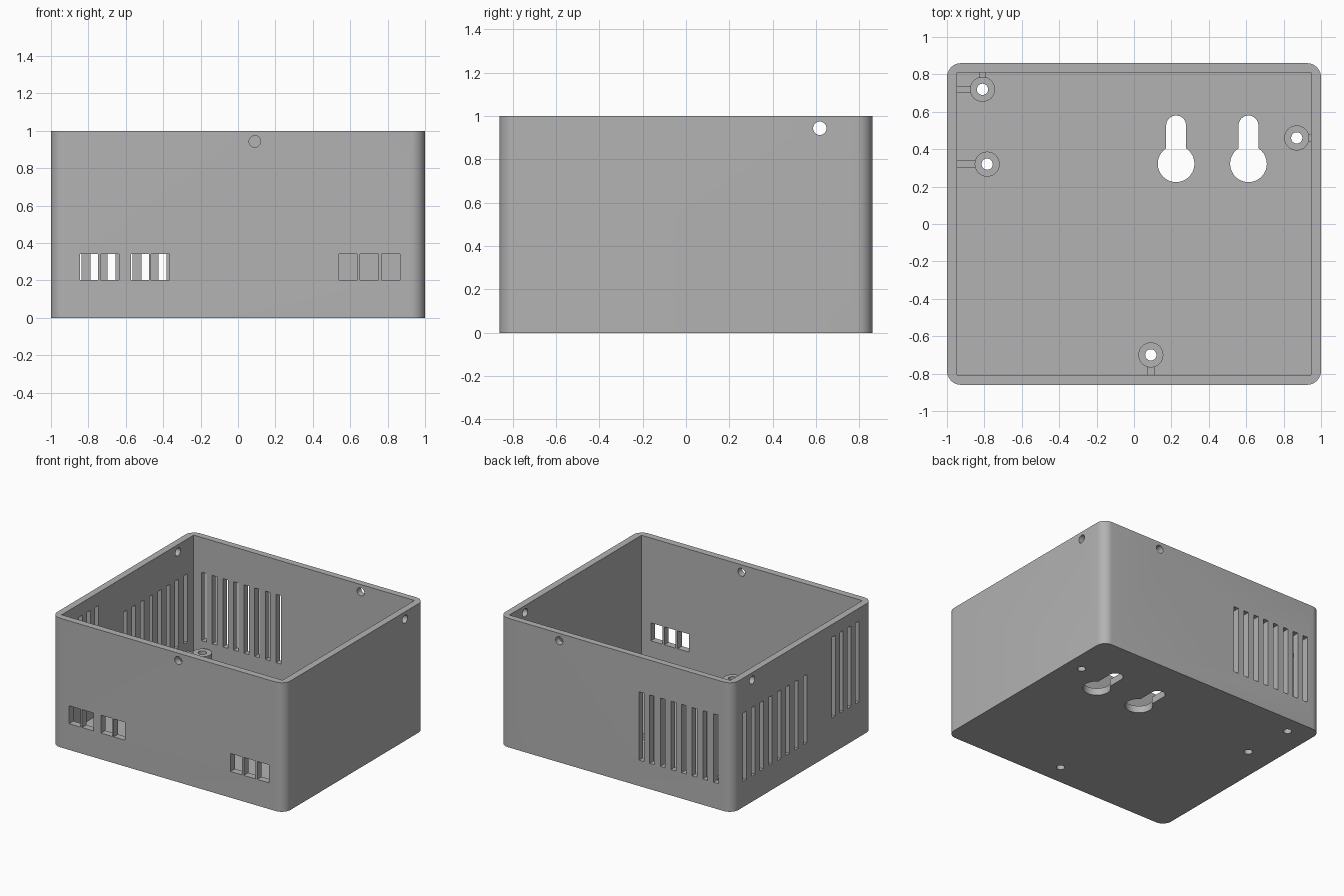
import bpy, bmesh
from math import radians
from mathutils import Matrix, Vector

cube = bpy.data.objects.get("Cube")
if cube:
    bpy.data.objects.remove(cube, do_unlink=True)

grey = bpy.data.materials.new("plain grey")
grey.use_nodes = True
COLOUR = (0.45, 0.45, 0.45, 1)
grey.diffuse_color = COLOUR
grey.node_tree.nodes["Principled BSDF"].inputs["Base Color"].default_value = COLOUR

TURN = {"X": Matrix.Rotation(radians(90), 4, "Y"),
        "Y": Matrix.Rotation(radians(90), 4, "X"),
        "Z": Matrix.Identity(4)}


def add_box(bm, low, high):
    low, high = Vector(low), Vector(high)
    size = Matrix.Diagonal((*(high - low), 1))
    return bmesh.ops.create_cube(bm, size=1, matrix=Matrix.Translation((low + high) / 2) @ size)


def add_rod(bm, centre, radius, length, axis="Z", sides=32):
    bmesh.ops.create_cone(bm, cap_ends=True, segments=sides, radius1=radius, radius2=radius,
                          depth=length, matrix=Matrix.Translation(centre) @ TURN[axis])


def make_object(name, bm):
    mesh = bpy.data.meshes.new(name)
    bm.to_mesh(mesh)
    bm.free()
    mesh.materials.append(grey)
    obj = bpy.data.objects.new(name, mesh)
    bpy.context.collection.objects.link(obj)
    return obj


def subtract(obj, cutter):
    mod = obj.modifiers.new("cut", "BOOLEAN")
    mod.operation, mod.solver, mod.object = "DIFFERENCE", "EXACT", cutter
    mod.use_self = True
    graph = bpy.context.evaluated_depsgraph_get()
    result = bpy.data.meshes.new_from_object(obj.evaluated_get(graph))
    obj.modifiers.clear()
    obj.data = result


def spread(first, last, count):
    return [first + (last - first) * i / (count - 1) for i in range(count)]


# Outer body with rounded upright corners
W, D, FLOOR = 1.0, 0.86, 0.055
bm = bmesh.new()
add_box(bm, (-W, -D, 0), (W, D, 1))
upright = [e for e in bm.edges if abs(e.verts[0].co.z - e.verts[1].co.z) > 0.5]
bmesh.ops.bevel(bm, geom=upright, offset=0.075, segments=8, profile=0.5, affect="EDGES")
case = make_object("case_body", bm)

# Open cavity
bm = bmesh.new()
add_box(bm, (-0.947, -0.807, FLOOR), (0.947, 0.81, 1.2))
cavity = make_object("cavity_cutter", bm)

# Mounting posts: position and the wall directions their ribs run to
POSTS = [(-0.81, 0.72, "left back"), (-0.785, 0.32, "left"),
         (0.87, 0.46, "right"), (0.09, -0.70, "front")]
ends = {"left": (-0.955, None), "right": (0.955, None),
        "front": (None, -0.815), "back": (None, 0.82)}
RIB, POST_TOP, RIB_TOP = 0.019, 0.16, 0.13

# Every opening in the walls and floor
bm = bmesh.new()
for x in (-0.797, -0.686, -0.524, -0.415, 0.588, 0.702, 0.817):   # front sockets
    add_box(bm, (x - 0.049, -0.95, 0.203), (x + 0.049, -0.75, 0.342))
for x in spread(-0.858, -0.221, 8):                               # back vents
    add_box(bm, (x - 0.021, 0.77, 0.2), (x + 0.021, 0.95, 0.73))
for y in spread(0.71, -0.03, 8):                                  # left wall vents
    add_box(bm, (-1.1, y - 0.021, 0.2), (-0.91, y + 0.021, 0.73))
for y in spread(-0.38, -0.67, 4):
    add_box(bm, (-1.1, y - 0.021, 0.275), (-0.91, y + 0.021, 0.9))
for x, y, axis in ((0.09, -D, "Y"), (0.485, D, "Y"), (W, 0.617, "X"), (-W, 0.617, "X")):
    add_rod(bm, (x, y, 0.943), 0.031, 0.3, axis)                  # lid screw holes
for x in (0.225, 0.612):                                          # hanging keyholes
    add_rod(bm, (x, 0.322, 0), 0.098, 0.3, sides=48)
    add_rod(bm, (x, 0.527, 0), 0.053, 0.28)
    add_box(bm, (x - 0.053, 0.35, -0.13), (x + 0.053, 0.527, 0.13))
for x, y, _ in POSTS:                                             # post bores
    add_rod(bm, (x, y, 0.1), 0.03, 0.5)
openings = make_object("openings_cutter", bm)

subtract(case, cavity)
subtract(case, openings)
parts = [case]

# Posts with ribs tying them to the walls
for x, y, walls in POSTS:
    bm = bmesh.new()
    base = FLOOR - 0.01
    add_rod(bm, (x, y, (base + POST_TOP) / 2), 0.067, POST_TOP - base)
    bore = bmesh.new()
    add_rod(bore, (x, y, 0.1), 0.03, 0.5)
    cutter = make_object("bore_cutter", bore)
    post = make_object("mounting_post", bm)
    subtract(post, cutter)
    bpy.data.objects.remove(cutter, do_unlink=True)
    parts.append(post)
    for wall in walls.split():
        ex, ey = ends[wall]
        bm = bmesh.new()
        if ex is not None:
            start = x + (0.06 if ex > x else -0.06)
            add_box(bm, (min(start, ex), y - RIB, base), (max(start, ex), y + RIB, RIB_TOP))
        else:
            start = y + (0.06 if ey > y else -0.06)
            add_box(bm, (x - RIB, min(start, ey), base), (x + RIB, max(start, ey), RIB_TOP))
        parts.append(make_object("post_rib", bm))

for helper in (cavity, openings):
    bpy.data.objects.remove(helper, do_unlink=True)

# Smooth rounded corners and bores, crisp edges elsewhere
bpy.ops.object.select_all(action="DESELECT")
for part in parts:
    part.select_set(True)
bpy.context.view_layer.objects.active = case
bpy.ops.object.shade_smooth_by_angle(angle=radians(30))
